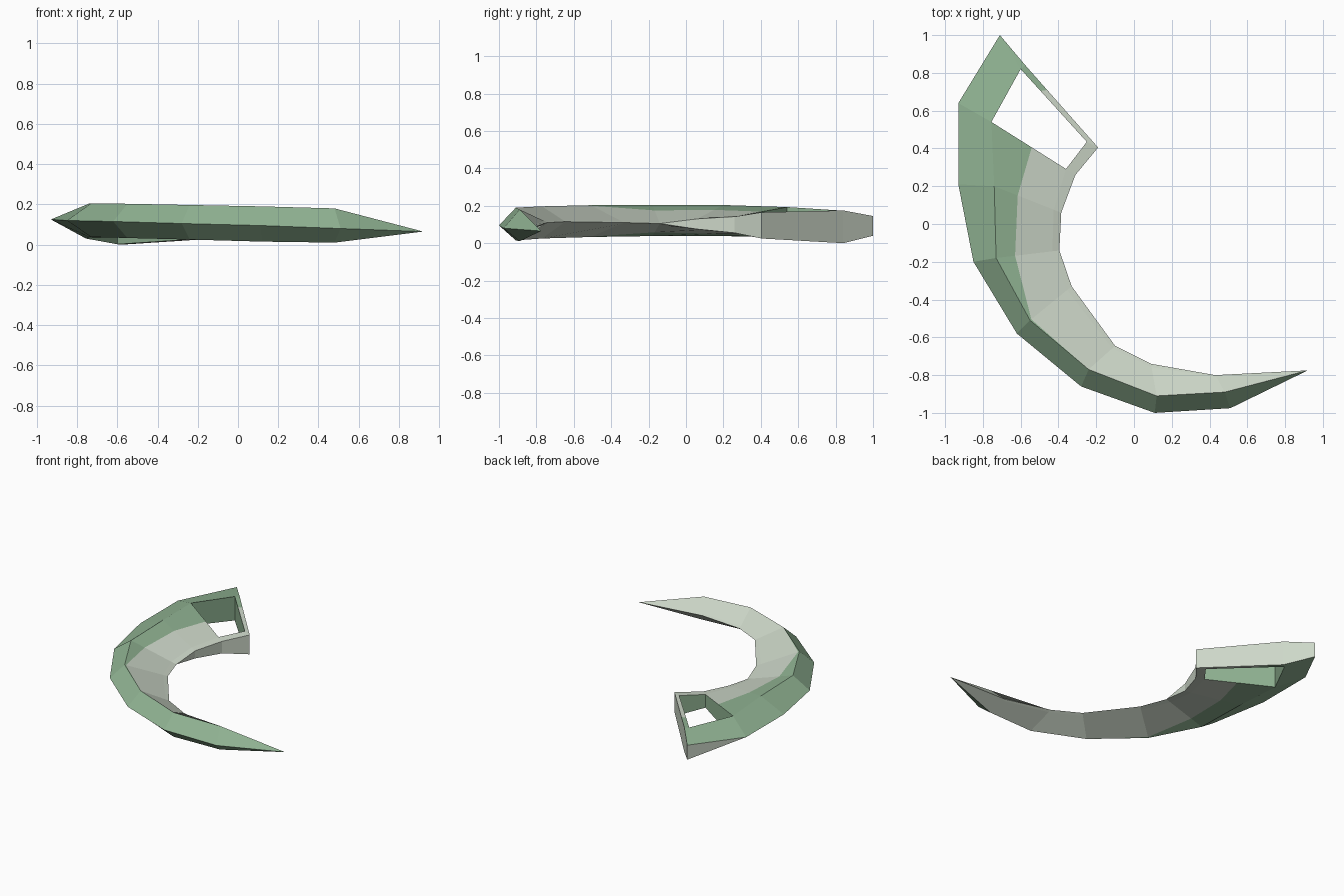
import bpy, bmesh
from mathutils import Vector

if "Cube" in bpy.data.objects:
    bpy.data.objects.remove(bpy.data.objects["Cube"])


def material(name, rgb):
    m = bpy.data.materials.new(name)
    m.diffuse_color = (*rgb, 1)
    m.use_nodes = True
    m.node_tree.nodes["Principled BSDF"].inputs["Base Color"].default_value = m.diffuse_color
    return m


GREEN, PALE = 0, 1
bm = bmesh.new()


def pair(x, y, top, bottom):
    """Matching upper and lower vertices at one plan position."""
    return [bm.verts.new((x, y, z)) for z in (top, bottom)]


def mix(a, b, t):
    p, q = (a[i].co.lerp(b[i].co, t) for i in (0, 1))
    return [bm.verts.new(p), bm.verts.new(q)]


def skin(colour, *pairs):
    """Same polygon on the upper and lower side."""
    for side in (0, 1):
        bm.faces.new([p[side] for p in pairs]).material_index = colour


def wall(colour, a, b):
    """Upright face between two pairs."""
    bm.faces.new((a[0], b[0], b[1], a[1])).material_index = colour


# Blade stations: outer edge, ridge, inner edge (x, y, top, bottom), paint split
stations = [
    ((.92, -.775, .065, .065), (.92, -.775, .065, .065), (.92, -.775, .065, .065), 0),
    ((.51, -.975, .08, .08), (.48, -.89, .18, .01), (.43, -.80, .09, .09), 0),
    ((.11, -1.0, .095, .095), (.12, -.91, .19, .015), (.09, -.74, .11, .11), 0),
    ((-.28, -.86, .105, .105), (-.24, -.77, .197, .025), (-.10, -.645, .115, .115), 0),
    ((-.62, -.58, .115, .115), (-.55, -.51, .203, .033), (-.33, -.33, .11, .11), .03),
    ((-.85, -.20, .12, .12), (-.73, -.18, .205, .038), (-.395, -.14, .105, .105), .30),
    ((-.93, .21, .125, .125), (-.74, .20, .204, .038), (-.385, .06, .13, .075), .35),
    ((-.93, .64, .125, .125), (-.755, .54, .193, .03), (-.31, .26, .142, .055), .48),
]
rings = []
for outer, ridge, inner, split in stations:
    o, r, i = pair(*outer), pair(*ridge), pair(*inner)
    rings.append([o, r, mix(r, i, split), mix(r, i, .888), i])

# Crescent blade skin, green outside the paint line and pale inside
for a, b in zip(rings, rings[1:]):
    for k, colour in enumerate((GREEN, GREEN, PALE, PALE)):
        skin(colour, a[k], b[k], b[k + 1], a[k + 1])
    wall(GREEN, a[0], b[0])
    wall(PALE, a[4], b[4])

# Open socket at the wide end
o7, h1, h2, h3, i7 = rings[-1]
o8 = pair(-.71, 1.0, .145, .04)
e8 = pair(-.575, .84, .175, 0)
i8 = pair(-.19, .405, .165, .025)
h4 = pair(-.25, .435, .165, .025)
h6 = pair(-.60, .82, .175, .002)
m8, h5 = mix(e8, i8, .3), mix(h6, h4, .3)
skin(GREEN, o7, h1, h6, o8)
skin(GREEN, o8, h6, e8)
skin(GREEN, e8, h6, h5, m8)
skin(PALE, m8, h5, h4, i8)
skin(PALE, i8, h4, h3, i7)
for a, b in ((o7, o8), (o8, e8), (e8, m8), (m8, i8), (i8, i7)):
    wall(PALE, a, b)
hole = [h1, h2, h3, h4, h5, h6]
for a, b in zip(hole, hole[1:] + hole[:1]):
    wall(GREEN, a, b)

bmesh.ops.remove_doubles(bm, verts=bm.verts, dist=.0005)
bmesh.ops.recalc_face_normals(bm, faces=bm.faces)

mesh = bpy.data.meshes.new("curved_blade")
bm.to_mesh(mesh)
bm.free()
mesh.materials.append(material("sage_green", (.28, .45, .29)))
mesh.materials.append(material("pale_grey_green", (.61, .68, .58)))
blade = bpy.data.objects.new("curved_blade", mesh)
bpy.context.collection.objects.link(blade)
